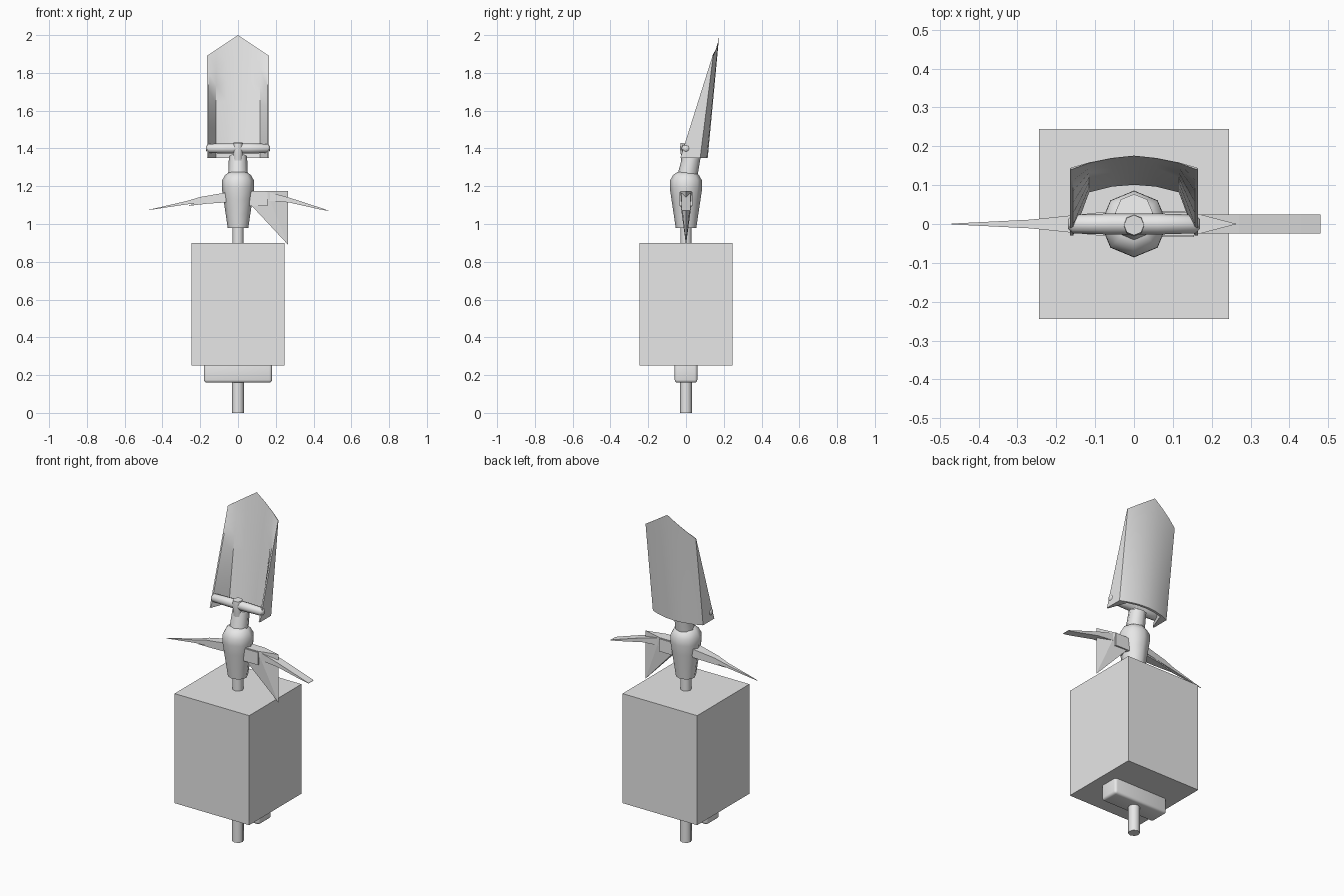
import bpy, bmesh, math
from mathutils import Vector

if "Cube" in bpy.data.objects:
    bpy.data.objects.remove(bpy.data.objects["Cube"], do_unlink=True)

grey = bpy.data.materials.new("plain_grey")
grey.use_nodes = True
grey.diffuse_color = (0.8, 0.8, 0.8, 1)
grey.node_tree.nodes["Principled BSDF"].inputs["Base Color"].default_value = (0.8, 0.8, 0.8, 1)


def finish(bm, name, smooth=None):
    bmesh.ops.recalc_face_normals(bm, faces=bm.faces)
    mesh = bpy.data.meshes.new(name)
    bm.to_mesh(mesh)
    bm.free()
    ob = bpy.data.objects.new(name, mesh)
    bpy.context.collection.objects.link(ob)
    mesh.materials.append(grey)
    if smooth:
        bpy.ops.object.select_all(action="DESELECT")
        ob.select_set(True)
        bpy.context.view_layer.objects.active = ob
        bpy.ops.object.shade_smooth_by_angle(angle=math.radians(smooth))
    return ob


def loft(name, rings, smooth=None):
    """Skin closed rings of equal length and cap both ends."""
    bm = bmesh.new()
    rows = [[bm.verts.new(p) for p in ring] for ring in rings]
    n = len(rows[0])
    for a, b in zip(rows, rows[1:]):
        for i in range(n):
            j = (i + 1) % n
            bm.faces.new((a[i], a[j], b[j], b[i]))
    bm.faces.new(rows[0])
    bm.faces.new(rows[-1])
    return finish(bm, name, smooth)


def box(name, low, high, bevel=0):
    bm = bmesh.new()
    bmesh.ops.create_cube(bm, size=1)
    for v in bm.verts:
        v.co = [l + (h - l) * (c + 0.5) for l, h, c in zip(low, high, v.co)]
    if bevel:
        bmesh.ops.bevel(bm, geom=bm.edges[:], offset=bevel, segments=3, profile=0.5, affect="EDGES")
    return finish(bm, name, 40 if bevel else None)


def tube(name, stations, sides=8):
    """Round part along a path of (point, radius) stations."""
    axis = (Vector(stations[-1][0]) - Vector(stations[0][0])).normalized()
    u = axis.cross(Vector((0, 1, 0))).normalized()
    w = axis.cross(u)
    rings = []
    for p, r in stations:
        angles = [2 * math.pi * i / sides for i in range(sides)]
        rings.append([Vector(p) + r * (math.cos(a) * u + math.sin(a) * w) for a in angles])
    return loft(name, rings, 50)


def spike(name, stations):
    """Rectangular taper from stations of (x, z, half width, half height)."""
    return loft(name, [[(x, -w, z - h), (x, w, z - h), (x, w, z + h), (x, -w, z + h)]
                       for x, z, w, h in stations])


# Pedestal
box("main_block", (-0.245, -0.245, 0.25), (0.245, 0.245, 0.90))
box("lower_block", (-0.18, -0.06, 0.16), (0.18, 0.06, 0.27), 0.015)
tube("bottom_peg", [((0, 0, 0), 0.032), ((0, 0, 0.17), 0.032)])
tube("top_peg", [((0, 0, 0.88), 0.03), ((0, 0, 1.0), 0.03)])

# Bulb-shaped body and leaning neck
tube("body", [((0, 0, z), r) for z, r in
              ((0.98, 0.055), (1.05, 0.065), (1.13, 0.077), (1.19, 0.086),
               (1.23, 0.085), (1.26, 0.068), (1.275, 0.045))])
tube("neck", [((0, 0.005, 1.24), 0.053), ((0, 0.03, 1.36), 0.048)])

# Hinge
tube("hinge_tongue", [((0, 0.005, 1.28), 0.028), ((0, 0, 1.36), 0.026),
                      ((0, -0.003, 1.40), 0.029), ((0, -0.003, 1.43), 0.026)])
tube("hinge_rod", [((x, 0, 1.40), r) for x, r in
                   ((-0.17, 0.012), (-0.158, 0.024), (-0.06, 0.027),
                    (0.06, 0.027), (0.158, 0.024), (0.17, 0.012))])

# Hollow pointed blade: curved back with tapering side walls
HALF, BOTTOM = 0.165, 1.35
columns = [-1, -0.95, -0.7, -0.35, 0, 0.35, 0.7, 0.95, 1]


def blade_point(s, t, inside):
    z = BOTTOM + t * (0.54 + 0.11 * (1 - abs(s)))
    k = (z - BOTTOM) / 0.65
    bow = 1 - s * s
    back = (0.075 + 0.04 * bow) * (1 - k) + (0.158 + 0.018 * bow) * k
    y = back
    if inside:
        y = -0.03 + 0.205 * k if abs(s) > 0.94 else back - 0.014 * (1 - k)
    return (s * HALF, min(y, back), z)


rings = []
for i in range(7):
    t = i / 6
    rings.append([blade_point(s, t, False) for s in columns]
                 + [blade_point(s, t, True) for s in reversed(columns)])
loft("blade", rings, 35)

# Left side: flat-ended arm, triangular fin and its bracket
spike("left_arm", [(0.05, 1.145, 0.03, 0.03), (0.17, 1.145, 0.025, 0.022),
                   (0.27, 1.127, 0.025, 0.013), (0.43, 1.083, 0.024, 0.005),
                   (0.48, 1.07, 0.024, 0.001)])
bm = bmesh.new()
for side in (-1, 1):
    for x, y, z in ((0.07, 0.03, 1.175), (0.06, 0.03, 1.11), (0.15, 0.03, 1.175)):
        bm.verts.new((x, side * y, z))
for z in (1.175, 0.89):
    bm.verts.new((0.265, 0, z))
bmesh.ops.convex_hull(bm, input=bm.verts[:])
finish(bm, "left_fin")
box("left_bracket", (0.06, -0.034, 1.095), (0.155, 0.034, 1.17))

# Right side: long pointed arm with a short barb
spike("right_arm", [(-0.05, 1.147, 0.034, 0.022), (-0.20, 1.127, 0.018, 0.016),
                    (-0.27, 1.113, 0.011, 0.009), (-0.47, 1.075, 0.001, 0.001)])
spike("right_barb", [(-0.05, 1.14, 0.03, 0.025), (-0.16, 1.122, 0.022, 0.014),
                     (-0.26, 1.097, 0.001, 0.001)])
